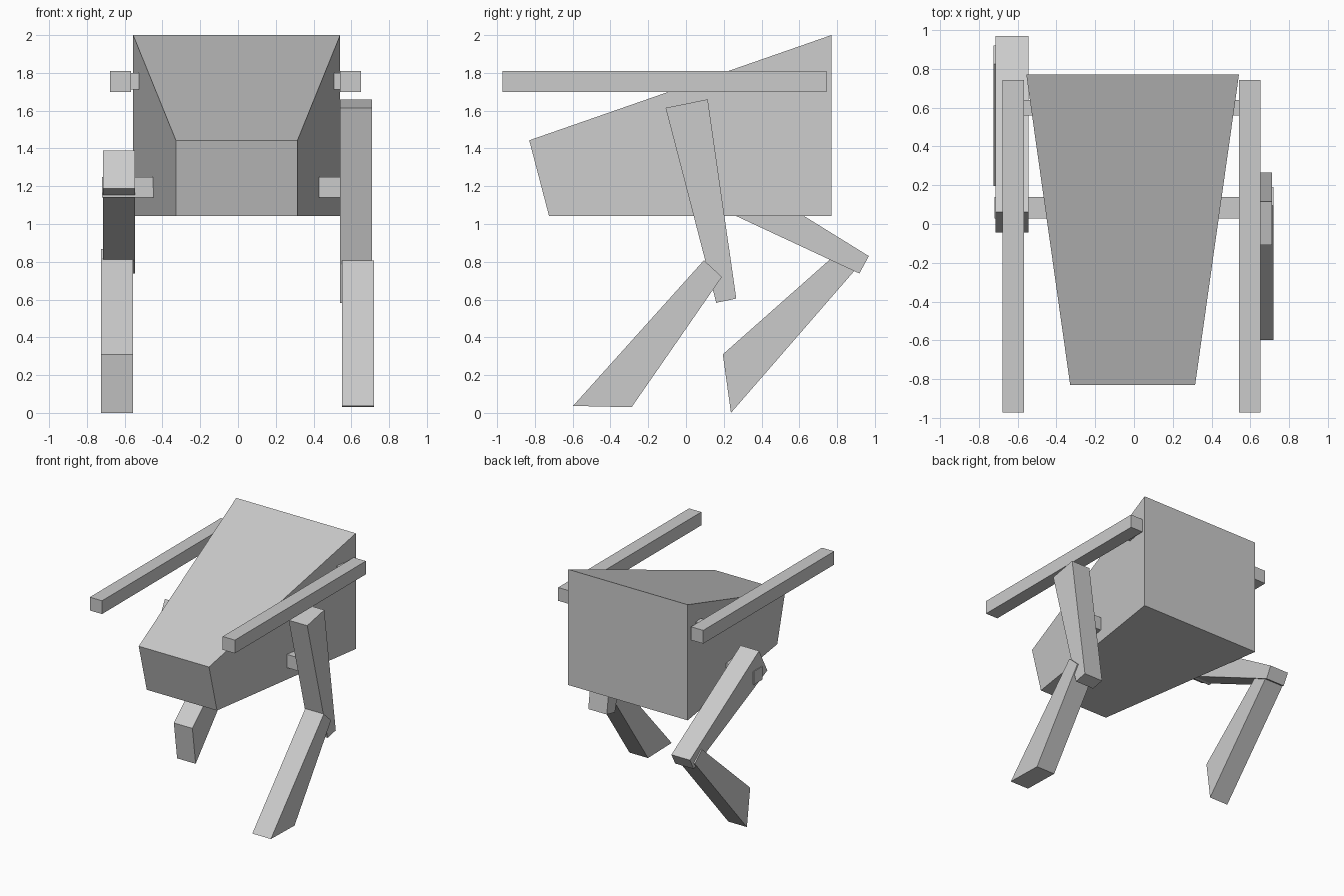
import bpy
import bmesh

cube = bpy.data.objects.get("Cube")
if cube:
    bpy.data.objects.remove(cube, do_unlink=True)

grey = bpy.data.materials.new("plain grey")
grey.use_nodes = True
grey.diffuse_color = (0.6, 0.6, 0.6, 1)
grey.node_tree.nodes["Principled BSDF"].inputs["Base Color"].default_value = (0.6, 0.6, 0.6, 1)


def slab(name, profile, left, right):
    """Side profile of (y, z) points, spanned between the x values left(y) and right(y)."""
    bm = bmesh.new()
    a = [bm.verts.new((left(y), y, z)) for y, z in profile]
    b = [bm.verts.new((right(y), y, z)) for y, z in profile]
    bm.faces.new(a)
    bm.faces.new(b[::-1])
    n = len(profile)
    for i in range(n):
        j = (i + 1) % n
        bm.faces.new((a[j], a[i], b[i], b[j]))
    bmesh.ops.recalc_face_normals(bm, faces=bm.faces)
    mesh = bpy.data.meshes.new(name)
    bm.to_mesh(mesh)
    bm.free()
    mesh.materials.append(grey)
    obj = bpy.data.objects.new(name, mesh)
    bpy.context.collection.objects.link(obj)
    return obj


def plate(name, profile, x0, x1):
    return slab(name, profile, lambda y: x0, lambda y: x1)


def bar(name, x0, x1, y0, y1, z0, z1):
    return plate(name, [(y0, z0), (y1, z0), (y1, z1), (y0, z1)], x0, x1)


# Wedge body, narrower at the front
CENTRE = -0.007
slab("body", [(-0.83, 1.443), (-0.725, 1.042), (0.77, 1.042), (0.77, 2.0)],
     lambda y: CENTRE - (0.548 if y > 0 else 0.322),
     lambda y: CENTRE + (0.548 if y > 0 else 0.322))

# Side guns and the cross bar that carries them
for side, x in (("left", 0.596), ("right", -0.622)):
    bar(side + "_gun", x - 0.056, x + 0.056, -0.972, 0.743, 1.70, 1.81)
bar("gun_cross_bar", -0.58, 0.56, 0.56, 0.64, 1.713, 1.80)

# Hip axle
bar("hip_axle", -0.72, 0.70, 0.028, 0.14, 1.14, 1.25)

# Left leg, standing forward
plate("left_thigh", [(-0.108, 1.615), (0.115, 1.66), (0.266, 0.605), (0.16, 0.583)], 0.54, 0.71)
plate("left_shin", [(0.095, 0.808), (0.19, 0.72), (-0.288, 0.03), (-0.598, 0.037)], 0.55, 0.72)

# Right leg, swung back
plate("right_thigh", [(0.063, 1.39), (0.968, 0.83), (0.918, 0.738), (-0.045, 1.187)], -0.714, -0.544)
plate("right_shin", [(0.824, 0.867), (0.92, 0.785), (0.238, 0.0), (0.195, 0.31)], -0.725, -0.555)
